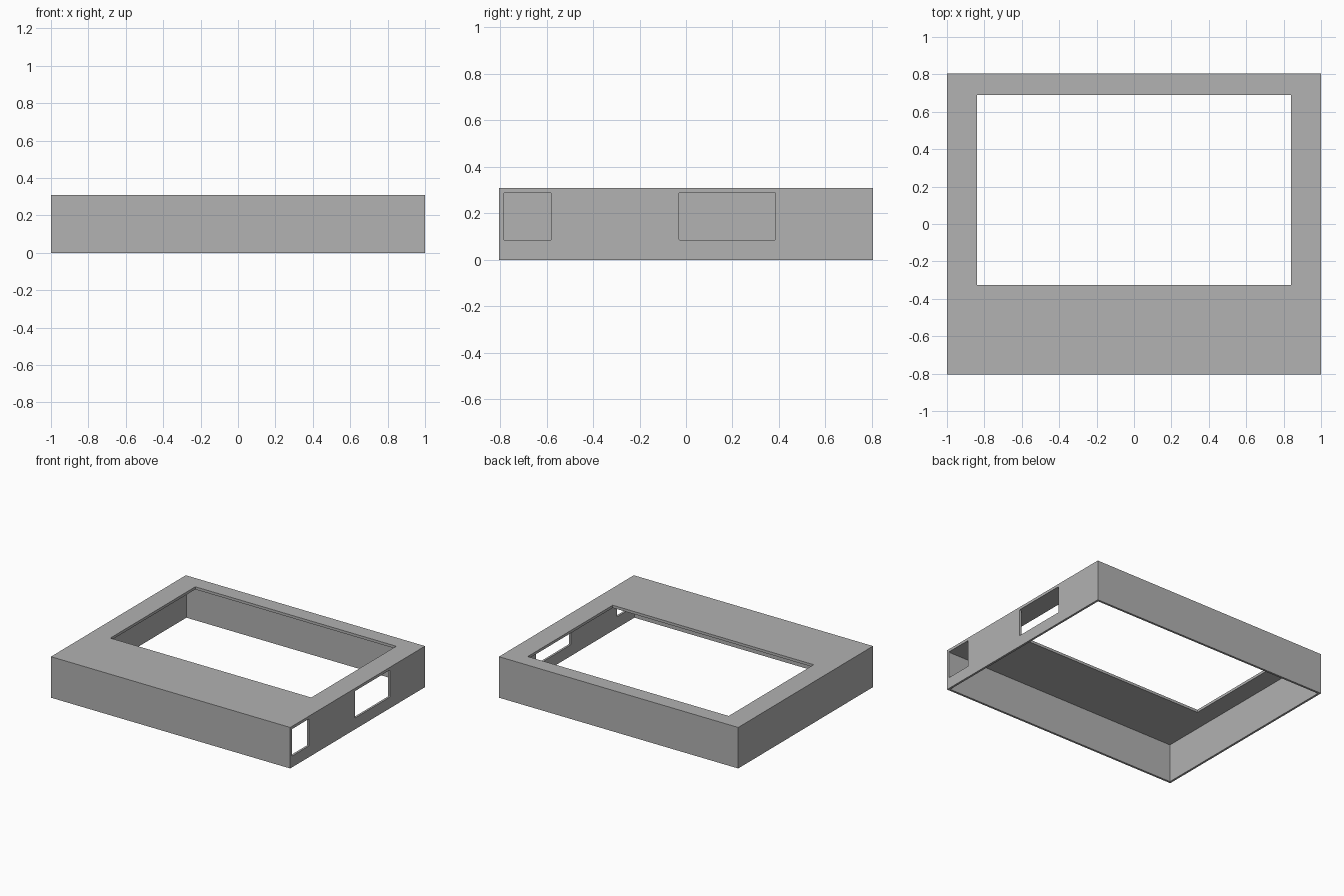
import bpy
import bmesh

cube = bpy.data.objects.get("Cube")
if cube:
    bpy.data.objects.remove(cube, do_unlink=True)

W, D, H = 1.0, 0.805, 0.31   # half width, half depth, height
WALL, PLATE = 0.016, 0.02

grey = bpy.data.materials.new("plain grey")
grey.use_nodes = True
colour = (0.445, 0.445, 0.445, 1)
grey.diffuse_color = colour
grey.node_tree.nodes["Principled BSDF"].inputs["Base Color"].default_value = colour


def box(name, low, high, round_x=0):
    """Box between two corners; round_x softens the edges running along x."""
    bm = bmesh.new()
    bmesh.ops.create_cube(bm, size=1)
    for v in bm.verts:
        v.co = [(a + b) / 2 + c * (b - a) for a, b, c in zip(low, high, v.co)]
    if round_x:
        edges = [e for e in bm.edges
                 if abs(e.verts[0].co.x - e.verts[1].co.x) > 0.01]
        bmesh.ops.bevel(bm, geom=edges, offset=round_x, segments=3,
                        profile=0.5, affect='EDGES')
    mesh = bpy.data.meshes.new(name)
    bm.to_mesh(mesh)
    bm.free()
    mesh.materials.append(grey)
    obj = bpy.data.objects.new(name, mesh)
    bpy.context.collection.objects.link(obj)
    return obj


def cut(target, cutter):
    mod = target.modifiers.new(cutter.name, 'BOOLEAN')
    mod.operation = 'DIFFERENCE'
    mod.solver = 'EXACT'
    mod.object = cutter
    bpy.context.view_layer.objects.active = target
    bpy.ops.object.modifier_apply(modifier=mod.name)
    bpy.data.objects.remove(cutter, do_unlink=True)


# Thin-walled case, open underneath
case = box("case_shell", (-W, -D, 0), (W, D, H))
cut(case, box("hollow", (-W + WALL, -D + WALL, -0.1), (W - WALL, D - WALL, H - PLATE)))

# Large window in the top plate
cut(case, box("screen_window", (-0.84, -0.325, H - 0.1), (0.84, 0.69, H + 0.1)))

# Two port openings in the left side wall
for name, y0, y1 in (("small_port", -0.785, -0.58), ("wide_port", -0.03, 0.385)):
    cut(case, box(name, (W - 0.05, y0, 0.085), (W + 0.05, y1, 0.289), round_x=0.005))
